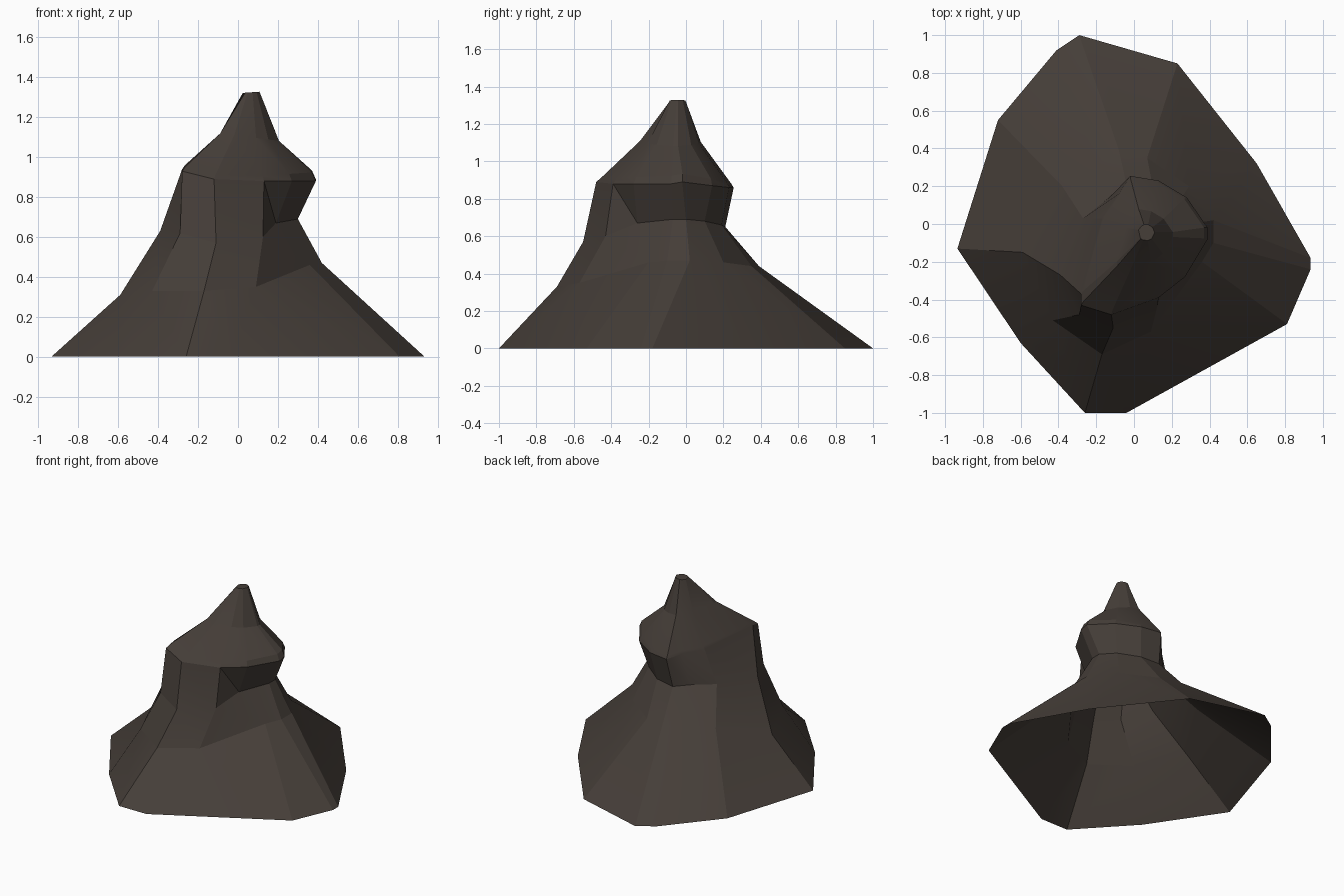
import bpy, bmesh, math

if "Cube" in bpy.data.objects:
    bpy.data.objects.remove(bpy.data.objects["Cube"])

stone = bpy.data.materials.new("dark brown stone")
stone.diffuse_color = (0.060, 0.048, 0.040, 1)
stone.use_nodes = True
stone.node_tree.nodes["Principled BSDF"].inputs["Base Color"].default_value = stone.diffuse_color

# Irregular cross-sections, anticlockwise from the back
base = [(-.29, 1, 0), (.23, .85, 0), (.65, .32, 0), (.935, -.18, 0),
        (.935, -.24, 0), (.81, -.53, 0), (-.04, -1, 0), (-.26, -1, 0),
        (-.60, -.63, 0), (-.935, -.13, 0), (-.72, .55, 0), (-.41, .92, 0)]
skirt = [(-.08, .39, .44), (.07, .35, .44), (.29, .20, .46), (.42, .02, .47),
         (.42, -.10, .47), (.36, -.20, .46), (.09, -.57, .35), (-.17, -.69, .33),
         (-.43, -.51, .33), (-.59, -.15, .31), (-.38, .20, .43), (-.20, .31, .46)]
neck = [(-.04, .21, .65), (.10, .19, .66), (.23, .10, .68), (.30, 0, .69),
        (.30, -.07, .69), (.19, -.26, .67), (.125, -.43, .60), (-.11, -.55, .57),
        (-.29, -.48, .62), (-.39, -.27, .63), (-.27, .03, .66), (-.13, .14, .66)]
ledge = [(-.02, .255, .86), (.13, .23, .86), (.28, .14, .87), (.39, -.02, .89),
         (.39, -.08, .88), (.27, -.28, .88), (.13, -.39, .88), (-.12, -.48, .89),
         (-.28, -.43, .93), (-.28, -.37, .94), (-.17, .03, .89), (-.08, .16, .88)]

# Rounded-over rim just above the ledge
rim = [(x * .95, y * .95, z + .02 + .06 * max(x, 0)) for x, y, z in ledge]

# Shoulder echoes the ledge outline, higher towards the left corner
shoulder = [(.06 + (x - .06) * .44, -.06 + (y + .06) * .44, 1.10 - .055 * (x - .06))
            for x, y, z in ledge]

# Small round tip whose corners line up with the ledge corners
tip = []
for x, y, z in ledge:
    a = math.atan2(y + .045, x - .065)
    tip.append((.065 + .043 * math.cos(a), -.045 + .043 * math.sin(a),
                1.325 + .003 * math.cos(a)))

# Loft the shell, open underneath and capped at the tip
bm = bmesh.new()
rings = [[bm.verts.new(p) for p in ring]
         for ring in (base, skirt, neck, ledge, rim, shoulder, tip)]
for level, (low, high) in enumerate(zip(rings, rings[1:])):
    for i in range(len(low)):
        j = (i + 1) % len(low)
        if i == 5 and level in (0, 2):      # folded corner under the overhang
            bm.faces.new((low[i], high[j], low[j]) [::-1])
            bm.faces.new((low[i], high[j], high[i]))
        else:
            bm.faces.new((low[i], low[j], high[j], high[i]))
bm.faces.new(rings[-1])
bm.normal_update()

mesh = bpy.data.meshes.new("rock_spire")
bm.to_mesh(mesh)
bm.free()
mesh.materials.append(stone)
rock = bpy.data.objects.new("rock_spire", mesh)
bpy.context.collection.objects.link(rock)

# Mostly faceted, with only the gentlest bends smoothed
bpy.context.view_layer.objects.active = rock
rock.select_set(True)
bpy.ops.object.shade_smooth_by_angle(angle=math.radians(16))
